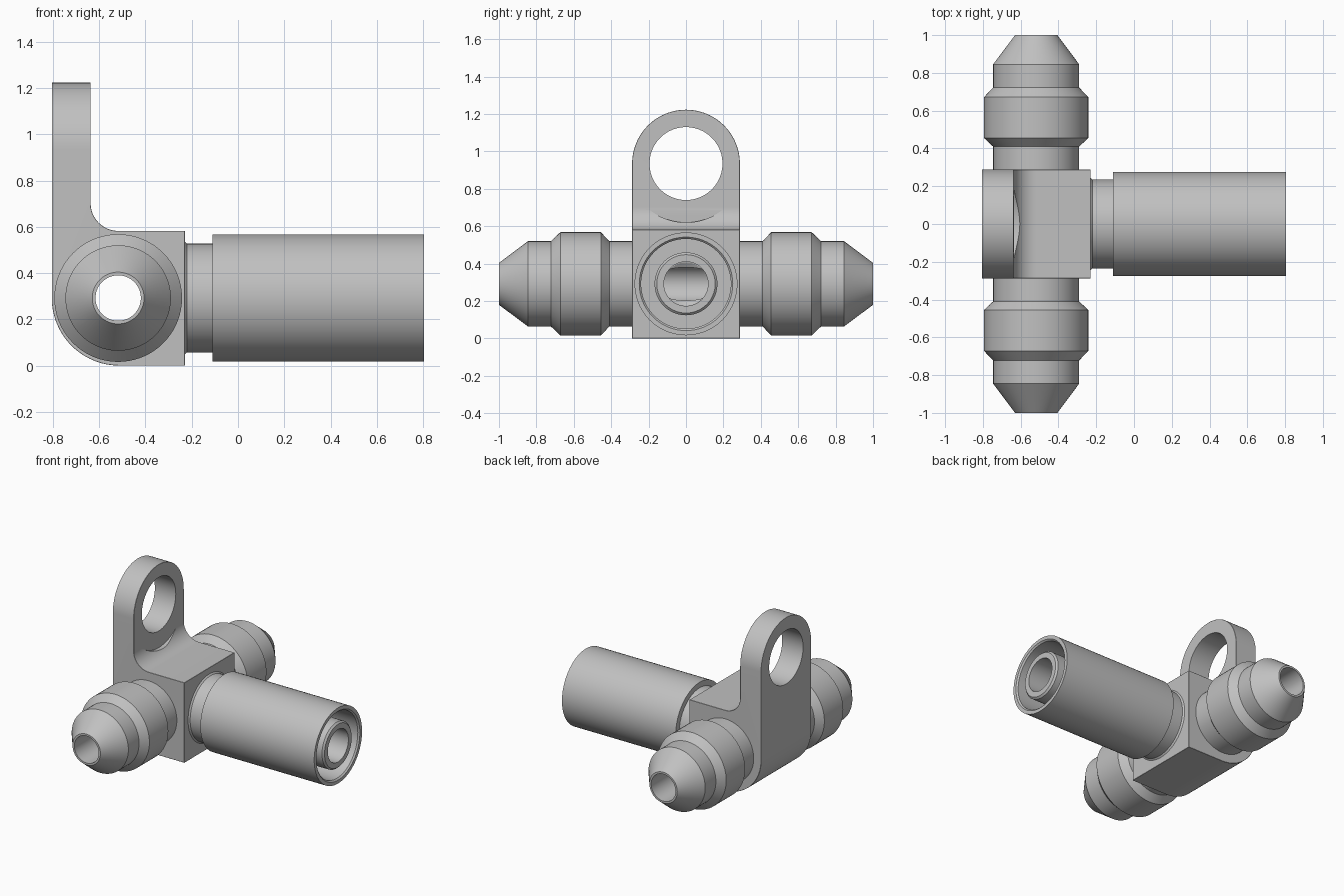
import bpy, bmesh, math
from mathutils import Matrix, Vector

default = bpy.data.objects.get("Cube")
if default:
    bpy.data.objects.remove(default, do_unlink=True)

AXIS_X, AXIS_Z = -0.518, 0.292   # where the bores cross
HALF = 0.288                     # half width of the block
BACK, FACE = -0.805, -0.23       # block ends along x
TAB_X, EYE_Z = -0.637, 0.935     # inner tab face, eye height
TOP, FILLET = 0.582, 0.12
BORE, INLET = 0.098, 0.118

metal = bpy.data.materials.new("grey metal")
metal.use_nodes = True
grey = (0.53, 0.53, 0.53, 1)
metal.diffuse_color = grey
metal.node_tree.nodes["Principled BSDF"].inputs["Base Color"].default_value = grey


def add_object(name, bm):
    bmesh.ops.recalc_face_normals(bm, faces=bm.faces)
    mesh = bpy.data.meshes.new(name)
    bm.to_mesh(mesh)
    bm.free()
    mesh.materials.append(metal)
    obj = bpy.data.objects.new(name, mesh)
    bpy.context.collection.objects.link(obj)
    return obj


def arc(cx, cy, r, start, end, steps=24):
    angles = [math.radians(start + (end - start) * i / steps) for i in range(steps + 1)]
    return [(cx + r * math.cos(a), cy + r * math.sin(a)) for a in angles]


def prism(name, points, depth):
    """Extrude a list of 3D points along a vector."""
    bm = bmesh.new()
    face = bm.faces.new([bm.verts.new(p) for p in points])
    ext = bmesh.ops.extrude_face_region(bm, geom=[face])
    verts = [g for g in ext["geom"] if isinstance(g, bmesh.types.BMVert)]
    bmesh.ops.translate(bm, verts=verts, vec=depth)
    return add_object(name, bm)


def lathe(name, profile, matrix, segments=72):
    """Turn a closed (length, radius) loop around x."""
    bm = bmesh.new()
    rings = []
    for i in range(segments):
        a = 2 * math.pi * i / segments
        rings.append([bm.verts.new((t, r * math.cos(a), r * math.sin(a))) for t, r in profile])
    n = len(profile)
    for i in range(segments):
        p, q = rings[i], rings[(i + 1) % segments]
        for j in range(n):
            k = (j + 1) % n
            bm.faces.new((p[j], p[k], q[k], q[j]))
    bmesh.ops.transform(bm, matrix=matrix, verts=bm.verts)
    return add_object(name, bm)


def rod(name, start, end, r1, r2, segments=72):
    """Cylinder or cone between two points."""
    start, end = Vector(start), Vector(end)
    line = end - start
    turn = line.to_track_quat('Z', 'Y').to_matrix().to_4x4()
    bm = bmesh.new()
    bmesh.ops.create_cone(bm, cap_ends=True, segments=segments, radius1=r1, radius2=r2,
                          depth=line.length, matrix=Matrix.Translation((start + end) / 2) @ turn)
    return add_object(name, bm)


def cut(obj, tool, operation='DIFFERENCE'):
    mod = obj.modifiers.new("cut", 'BOOLEAN')
    mod.operation, mod.object, mod.solver = operation, tool, 'EXACT'
    bpy.context.view_layer.update()
    graph = bpy.context.evaluated_depsgraph_get()
    mesh = bpy.data.meshes.new_from_object(obj.evaluated_get(graph))
    obj.modifiers.clear()
    obj.data = mesh
    bpy.data.objects.remove(tool, do_unlink=True)


# Block and tab: side profile trimmed by a round-topped front profile
side = [(FACE, 0), (FACE, TOP)]
side += arc(TAB_X + FILLET, TOP + FILLET, FILLET, 270, 180)
side += [(TAB_X, 1.4), (BACK, 1.4)]
side += arc(BACK + AXIS_Z, AXIS_Z, AXIS_Z, 180, 270)
body = prism("block_with_tab", [(x, -0.4, z) for x, z in side], (0, 0.8, 0))
outline = [(-HALF, -0.1), (HALF, -0.1)] + arc(0, EYE_Z, HALF, 0, 180, 48)
cut(body, prism("trim", [(-1, y, z) for y, z in outline], (1, 0, 0)), 'INTERSECT')

# Chamfer the sharp edges, leaving the back of the tab crisp
bm = bmesh.new()
bm.from_mesh(body.data)
edges = [e for e in bm.edges if len(e.link_faces) == 2
         and e.calc_face_angle() > math.radians(40)
         and max(v.co.x for v in e.verts) > BACK + 0.004]
bmesh.ops.bevel(bm, geom=edges, offset=0.011, segments=1, affect='EDGES', clamp_overlap=True)
bm.to_mesh(body.data)
bm.free()

# Eye hole, spot face in the fillet, cross bore and drilled inlet
cut(body, rod("eye_cutter", (-1, 0, EYE_Z), (-0.4, 0, EYE_Z), 0.195, 0.195))
cut(body, rod("spot_cutter", (TAB_X + 0.001, 0, EYE_Z), (-0.3, 0, EYE_Z), 0.315, 0.315))
cut(body, rod("bore_cutter", (AXIS_X, -0.5, AXIS_Z), (AXIS_X, 0.5, AXIS_Z), BORE, BORE))
cut(body, rod("inlet_cutter", (-0.46, 0, AXIS_Z), (0, 0, AXIS_Z), INLET, INLET))
cut(body, rod("tip_cutter", (-0.459, 0, AXIS_Z), (-0.53, 0, AXIS_Z), INLET - 0.001, 0))

# Mirrored tapered side fittings
fitting = [(HALF, BORE), (HALF, 0.228), (0.41, 0.228), (0.455, 0.276), (0.672, 0.276),
           (0.722, 0.228), (0.845, 0.228), (1, 0.112), (1, BORE)]
parts = [body]
for name, angle in (("front_fitting", -90), ("back_fitting", 90)):
    place = Matrix.Translation((AXIS_X, 0, AXIS_Z)) @ Matrix.Rotation(math.radians(angle), 4, 'Z')
    parts.append(lathe(name, fitting, place))

# Long sleeve with neck and recessed inner tube
END = 0.805
sleeve = [(FACE, INLET), (FACE, 0.245), (-0.22, 0.235), (-0.11, 0.235), (-0.11, 0.275),
          (END, 0.275), (END, 0.25), (END - 0.01, 0.24), (0.55, 0.24), (0.55, 0.168),
          (END - 0.012, 0.168), (END, 0.156), (END, INLET)]
parts.append(lathe("sleeve_fitting", sleeve, Matrix.Translation((0, 0, AXIS_Z))))

# Smooth turned surfaces, keep corners sharp
bpy.ops.object.select_all(action='DESELECT')
for obj in parts:
    obj.select_set(True)
bpy.context.view_layer.objects.active = body
bpy.ops.object.shade_smooth_by_angle(angle=math.radians(25))
